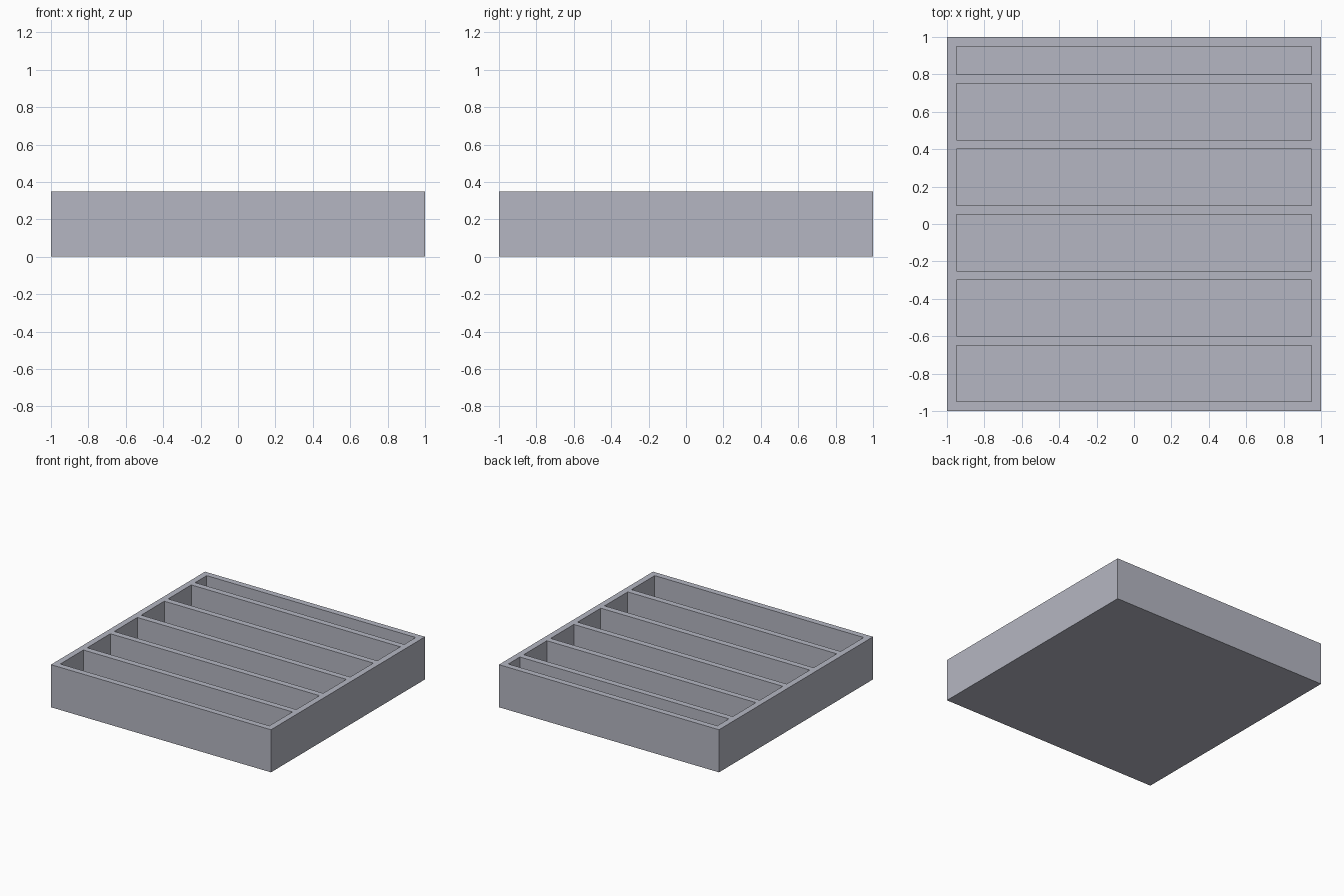
import bpy, bmesh
from mathutils import Vector

if "Cube" in bpy.data.objects:
    bpy.data.objects.remove(bpy.data.objects["Cube"])

SIZE, HEIGHT = 2.0, 0.35
WALL, FLOOR = 0.05, 0.05
SLOT = 0.30                      # full-width slots, the last one is cut short
half = SIZE / 2
inner = half - WALL

# Slot ranges from the front edge to the back edge
slots = []
y = -inner
while y < inner - 0.01:
    slots.append((y, min(y + SLOT, inner)))
    y += SLOT + WALL

# Solid block
bm = bmesh.new()
bmesh.ops.create_cube(bm, size=1)
for v in bm.verts:
    v.co = Vector((v.co.x * SIZE, v.co.y * SIZE, (v.co.z + 0.5) * HEIGHT))


def cut(point, normal):
    bmesh.ops.bisect_plane(bm, geom=bm.verts[:] + bm.edges[:] + bm.faces[:],
                           plane_co=point, plane_no=normal)


# Score the block along the slot borders
for x in (-inner, inner):
    cut((x, 0, 0), (1, 0, 0))
for pair in slots:
    for y in pair:
        cut((0, y, 0), (0, 1, 0))

# Sink the slot faces down to the floor
bm.normal_update()
sunk = []
for f in bm.faces:
    c = f.calc_center_median()
    if f.normal.z > 0.9 and abs(c.x) < inner and any(a < c.y < b for a, b in slots):
        sunk.append(f)
out = bmesh.ops.extrude_discrete_faces(bm, faces=sunk)
verts = list({v for f in out["faces"] for v in f.verts})
bmesh.ops.translate(bm, verts=verts, vec=(0, 0, FLOOR - HEIGHT))
bmesh.ops.recalc_face_normals(bm, faces=bm.faces[:])

mesh = bpy.data.meshes.new("slotted_tray")
bm.to_mesh(mesh)
bm.free()
tray = bpy.data.objects.new("slotted_tray", mesh)
bpy.context.collection.objects.link(tray)

# Single grey material
grey = bpy.data.materials.new("cool_grey")
grey.diffuse_color = (0.46, 0.47, 0.54, 1)
grey.use_nodes = True
grey.node_tree.nodes["Principled BSDF"].inputs["Base Color"].default_value = grey.diffuse_color
mesh.materials.append(grey)
